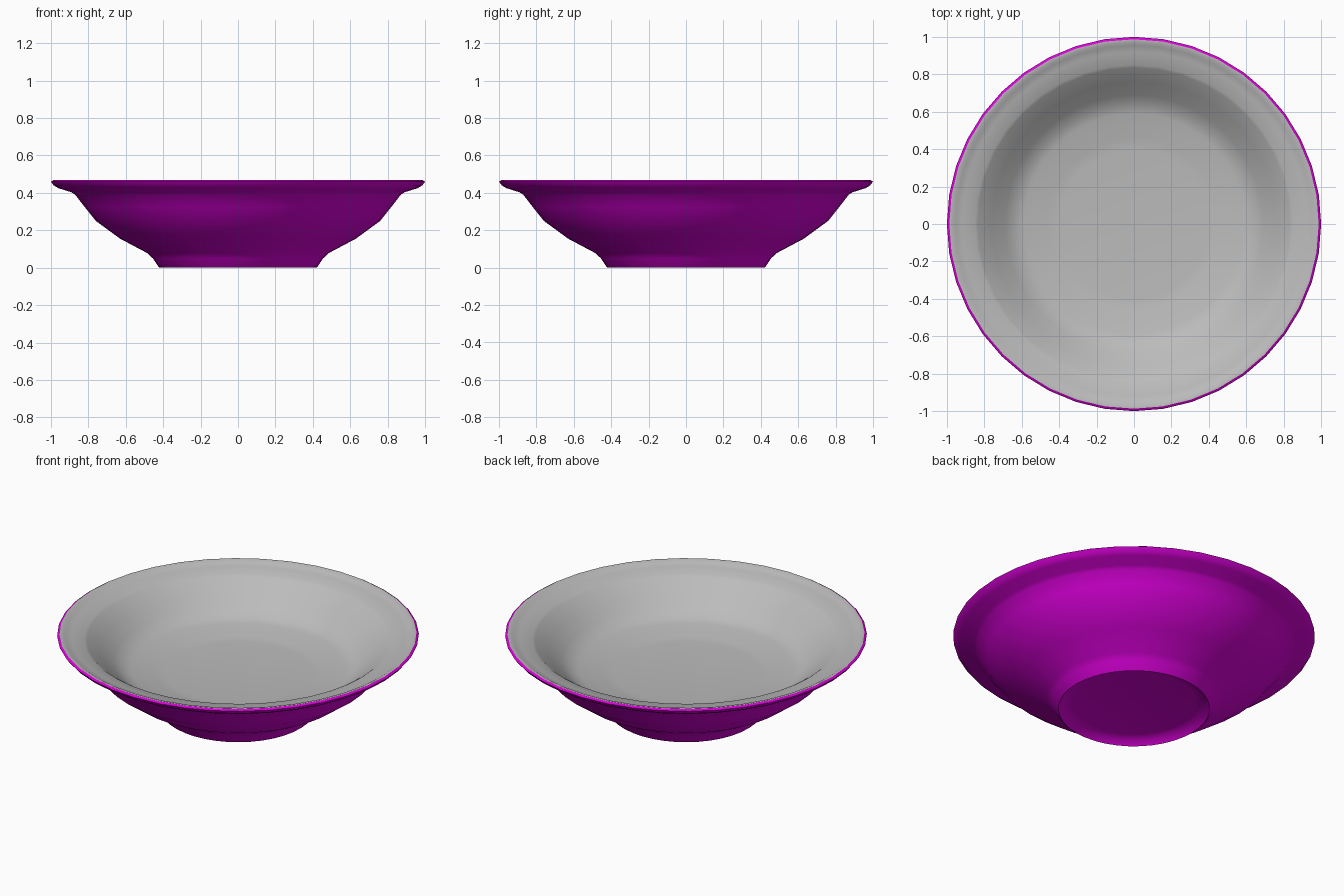
import bpy, bmesh, math

if "Cube" in bpy.data.objects:
    bpy.data.objects.remove(bpy.data.objects["Cube"])

SIDES = 40


def revolve(name, profile, color, smooth_angle=50):
    """Spin a (radius, height) profile around z; radius 0 becomes a pole."""
    bm = bmesh.new()
    rings = []
    for r, z in profile:
        if r == 0:
            rings.append([bm.verts.new((0, 0, z))] * SIDES)
        else:
            rings.append([bm.verts.new((r * math.cos(math.tau * i / SIDES),
                                        r * math.sin(math.tau * i / SIDES), z))
                          for i in range(SIDES)])
    # Profiles run so that faces point away from the pottery body
    for a, b in zip(rings, rings[1:]):
        for i in range(SIDES):
            j = (i + 1) % SIDES
            corners = list(dict.fromkeys((a[i], a[j], b[j], b[i])))
            bm.faces.new(corners)
    mesh = bpy.data.meshes.new(name)
    bm.to_mesh(mesh)
    bm.free()
    material = bpy.data.materials.new(name + "_glaze")
    material.diffuse_color = color
    material.use_nodes = True
    material.node_tree.nodes["Principled BSDF"].inputs["Base Color"].default_value = material.diffuse_color
    mesh.materials.append(material)
    obj = bpy.data.objects.new(name, mesh)
    bpy.context.collection.objects.link(obj)
    bpy.ops.object.select_all(action='DESELECT')
    obj.select_set(True)
    bpy.context.view_layer.objects.active = obj
    bpy.ops.object.shade_smooth_by_angle(angle=math.radians(smooth_angle))
    return obj


# Outside: recessed underside, foot ring, flared wall and rolled lip
revolve("bowl_outside", [
    (0, 0.04), (0.34, 0.037), (0.39, 0.028), (0.418, 0.0), (0.425, 0.005),
    (0.455, 0.05), (0.485, 0.078), (0.63, 0.155), (0.76, 0.25),
    (0.82, 0.325), (0.87, 0.39), (0.89, 0.403), (0.96, 0.425), (0.985, 0.44),
    (1.0, 0.46), (0.987, 0.468),
], (0.7, 0.0, 0.7, 1))

# Inside: sloping rim, wall, shallow shelf and slightly sunken floor
revolve("bowl_inside", [
    (0.987, 0.468), (0.972, 0.468), (0.955, 0.458), (0.92, 0.45),
    (0.85, 0.435), (0.835, 0.426), (0.76, 0.365), (0.69, 0.305),
    (0.64, 0.27), (0.59, 0.256), (0.52, 0.248),
    (0.46, 0.235), (0.40, 0.23), (0, 0.228),
], (0.5, 0.5, 0.5, 1))
